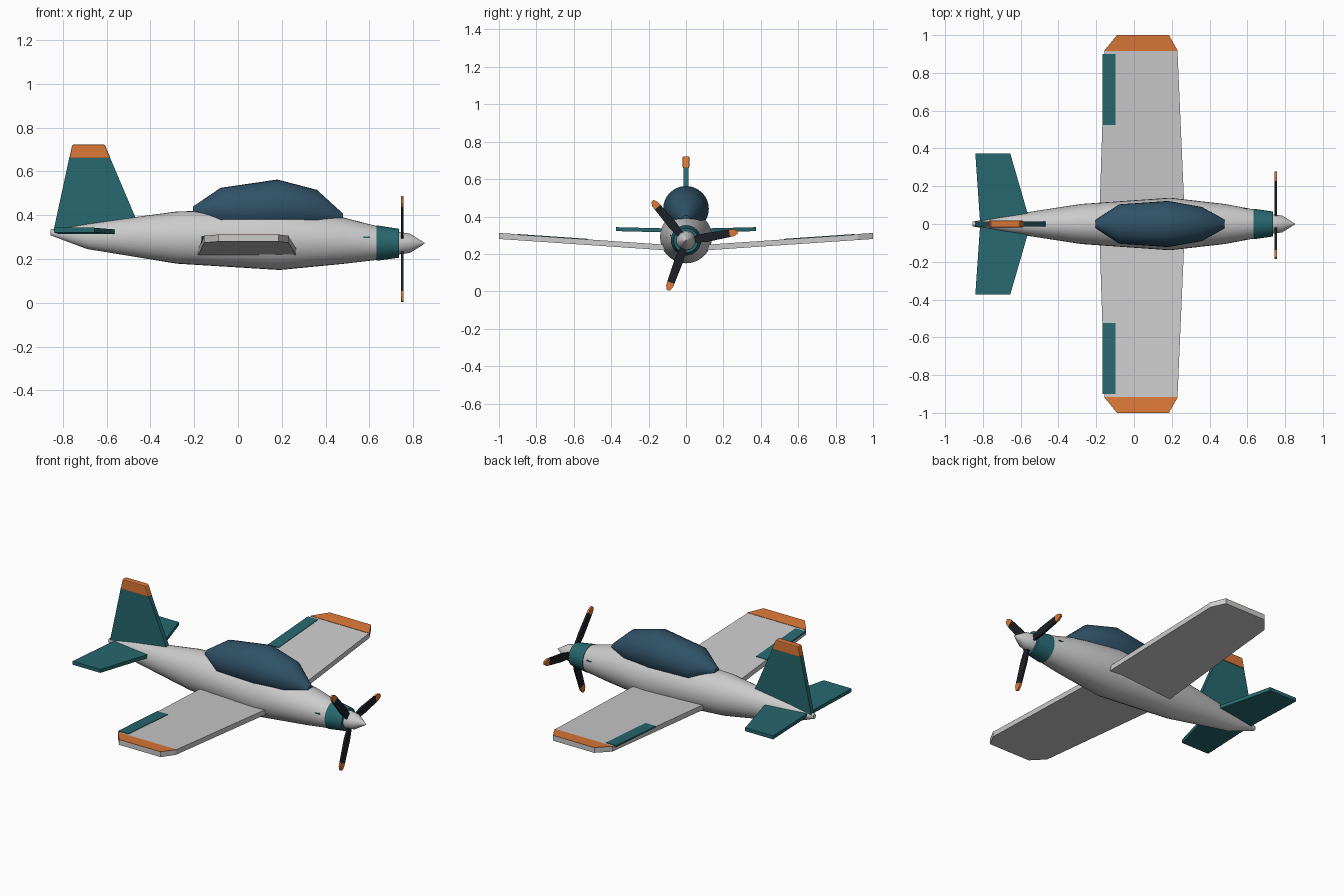
import bpy, bmesh
from math import sin, cos, pi, radians
from mathutils import Vector, Matrix

if "Cube" in bpy.data.objects:
    bpy.data.objects.remove(bpy.data.objects["Cube"])


def material(name, rgb):
    m = bpy.data.materials.new(name)
    m.diffuse_color = (*rgb, 1)
    m.use_nodes = True
    m.node_tree.nodes["Principled BSDF"].inputs["Base Color"].default_value = m.diffuse_color
    return m


TEAL = material("teal", (0.02, 0.14, 0.16))
ORANGE = material("orange", (0.72, 0.19, 0.04))
GLASS = material("glass", (0.03, 0.085, 0.14))
BLACK = material("black", (0.012, 0.014, 0.018))


def finish(name, bm, mat=None, mirror=False, smooth=None):
    bmesh.ops.recalc_face_normals(bm, faces=bm.faces)
    me = bpy.data.meshes.new(name)
    bm.to_mesh(me)
    bm.free()
    ob = bpy.data.objects.new(name, me)
    bpy.context.collection.objects.link(ob)
    if mat:
        me.materials.append(mat)
    if mirror:
        mod = ob.modifiers.new("mirror", 'MIRROR')
        mod.use_axis = (False, True, False)
    if smooth:
        bpy.ops.object.select_all(action='DESELECT')
        ob.select_set(True)
        bpy.context.view_layer.objects.active = ob
        bpy.ops.object.shade_smooth_by_angle(angle=radians(smooth))
    return ob


def loft(name, sections, mat=None, n=32, smooth=45):
    """Skin elliptical sections (x, centre z, half width, half height)."""
    bm = bmesh.new()
    rings = [[bm.verts.new((x, ry * cos(2 * pi * i / n), zc + rz * sin(2 * pi * i / n)))
              for i in range(n)] for x, zc, ry, rz in sections]
    for a, b in zip(rings, rings[1:]):
        for i in range(n):
            j = (i + 1) % n
            bm.faces.new((a[i], a[j], b[j], b[i]))
    bm.faces.new(rings[0])
    bm.faces.new(rings[-1])
    return finish(name, bm, mat, smooth=smooth)


def slab(name, points, push, mat=None, mirror=False, matrix=None):
    """Flat plate: an outline pushed along a vector."""
    bm = bmesh.new()
    base = [bm.verts.new(p) for p in points]
    top = [bm.verts.new(Vector(p) + Vector(push)) for p in points]
    bm.faces.new(base)
    bm.faces.new(top)
    for i in range(len(base)):
        j = (i + 1) % len(base)
        bm.faces.new((base[i], base[j], top[j], top[i]))
    if matrix:
        bm.transform(matrix)
    return finish(name, bm, mat, mirror)


# Fuselage, cowl ring and canopy
loft("fuselage", [(-0.855, 0.322, 0.012, 0.014), (-0.69, 0.304, 0.043, 0.058),
                  (-0.28, 0.298, 0.106, 0.119), (0.19, 0.29, 0.139, 0.14),
                  (0.48, 0.284, 0.106, 0.106), (0.635, 0.273, 0.077, 0.077)])
loft("cowl_ring", [(0.632, 0.273, 0.081, 0.081), (0.735, 0.272, 0.066, 0.066)], TEAL)
loft("canopy", [(-0.205, 0.42, 0.02, 0.02), (-0.08, 0.428, 0.104, 0.097),
                (0.18, 0.441, 0.122, 0.122), (0.36, 0.424, 0.09, 0.092),
                (0.48, 0.385, 0.022, 0.022)], GLASS)
loft("spinner", [(0.73, 0.272, 0.052, 0.052), (0.785, 0.272, 0.044, 0.044),
                 (0.852, 0.272, 0.002, 0.002)])


# Wings with dihedral, painted tips and ailerons
def on_wing(outline, lift=0.0):
    return [(x, y, 0.212 + 0.068 * y + lift) for x, y in outline]


slab("wings", on_wing([(0.268, 0.05), (0.23, 0.92), (0.185, 1.0),
                       (-0.09, 1.0), (-0.155, 0.92), (-0.183, 0.05)]),
     (0, 0, 0.03), mirror=True)
slab("wing_tip_paint", on_wing([(0.23, 0.915), (0.23, 0.92), (0.185, 1.0),
                                (-0.09, 1.0), (-0.155, 0.92), (-0.155, 0.915)], 0.03),
     (0, 0, 0.002), ORANGE, mirror=True)
slab("ailerons", on_wing([(-0.098, 0.525), (-0.098, 0.9), (-0.166, 0.9), (-0.168, 0.525)], 0.024),
     (0, 0, 0.009), TEAL, mirror=True)

# Tailplane
slab("tailplane", [(-0.55, 0.01, 0.313), (-0.655, 0.373, 0.322),
                   (-0.84, 0.373, 0.322), (-0.815, 0.01, 0.313)],
     (0, 0, 0.021), TEAL, mirror=True)

# Fin and its painted cap
slab("fin", [(-0.842, -0.0135, 0.33), (-0.77, -0.0135, 0.665),
             (-0.585, -0.0135, 0.665), (-0.445, -0.0135, 0.335)], (0, 0.027, 0), TEAL)
cap = slab("fin_cap", [(-0.77, -0.018, 0.66), (-0.757, -0.018, 0.722),
                       (-0.608, -0.018, 0.722), (-0.582, -0.018, 0.66)], (0, 0.036, 0), ORANGE)
bev = cap.modifiers.new("bevel", 'BEVEL')
bev.width = 0.005
bev.segments = 2

# Propeller blades with painted tips
for k in range(3):
    turn = Matrix.Translation((0.744, 0, 0.269)) @ Matrix.Rotation(radians(10 + 120 * k), 4, 'X')
    for part, half, mat in (
            ("blade", [(0.035, 0.016), (0.11, 0.024), (0.236, 0.02)], BLACK),
            ("blade_tip", [(0.236, 0.02), (0.258, 0.019), (0.28, 0.008)], ORANGE)):
        outline = [(0, r, w) for r, w in half] + [(0, r, -w) for r, w in reversed(half)]
        slab(f"propeller_{part}_{k + 1}", outline, (0.012, 0, 0), mat, matrix=turn)

# Small exhaust stubs on the nose sides
slab("exhaust_stubs", [(0.57, 0.075, 0.296), (0.602, 0.075, 0.296),
                       (0.602, 0.086, 0.296), (0.57, 0.086, 0.296)],
     (0, 0, 0.006), TEAL, mirror=True)
